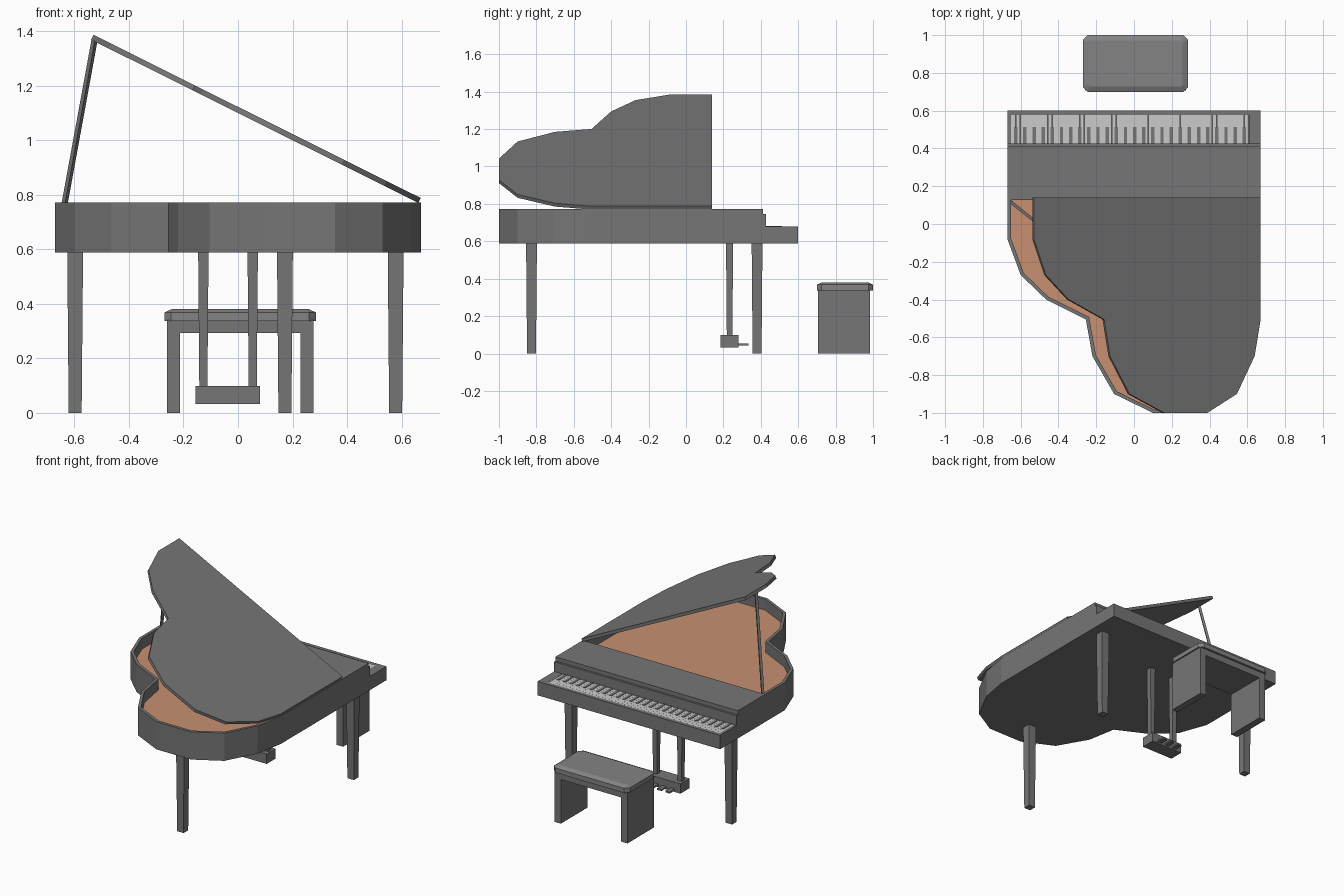
import bpy, bmesh, math
from mathutils import Vector, Matrix

if "Cube" in bpy.data.objects:
    bpy.data.objects.remove(bpy.data.objects["Cube"])


def material(name, rgb):
    m = bpy.data.materials.new(name)
    m.diffuse_color = (*rgb, 1)
    m.use_nodes = True
    m.node_tree.nodes["Principled BSDF"].inputs["Base Color"].default_value = m.diffuse_color
    return m


copper = material("copper_board", (0.58, 0.28, 0.17))
ivory = material("ivory", (0.65, 0.65, 0.65))
ebony = material("ebony", (0.18, 0.18, 0.18))
leather = material("leather", (0.23, 0.23, 0.23))


def finish(bm, name, mats=(ebony,)):
    bmesh.ops.recalc_face_normals(bm, faces=bm.faces)
    me = bpy.data.meshes.new(name)
    bm.to_mesh(me)
    bm.free()
    for m in mats:
        me.materials.append(m)
    ob = bpy.data.objects.new(name, me)
    bpy.context.collection.objects.link(ob)
    return ob


def add_box(bm, x0, x1, y0, y1, z0, z1, taper=1.0):
    """Box between limits; taper scales the bottom end."""
    cx, cy = (x0 + x1) / 2, (y0 + y1) / 2
    for v in bmesh.ops.create_cube(bm, size=1)["verts"]:
        s = taper if v.co.z < 0 else 1
        v.co = (cx + v.co.x * (x1 - x0) * s, cy + v.co.y * (y1 - y0) * s,
                z1 if v.co.z > 0 else z0)


def box(name, *lim, taper=1.0):
    bm = bmesh.new()
    add_box(bm, *lim, taper=taper)
    return finish(bm, name)


def prism(bm, pts, z0, z1):
    """Extrude an outline and return its top face."""
    f = bm.faces.new([bm.verts.new((x, y, z0)) for x, y in pts])
    ext = bmesh.ops.extrude_face_region(bm, geom=[f], use_keep_orig=True)["geom"]
    for v in ext:
        if isinstance(v, bmesh.types.BMVert):
            v.co.z = z1
    bmesh.ops.recalc_face_normals(bm, faces=bm.faces)
    return next(g for g in ext if isinstance(g, bmesh.types.BMFace))


# Curved side shared by the case and the lid
curve = [(0.67, -0.51), (0.635, -0.70), (0.53, -0.90), (0.355, -1.0),
         (0.10, -1.0), (-0.105, -0.90), (-0.22, -0.70), (-0.255, -0.505),
         (-0.465, -0.40), (-0.60, -0.27), (-0.67, -0.08)]

# Case: solid front deck, sunken copper soundboard behind it
bm = bmesh.new()
top = prism(bm, [(-0.67, 0.413), (0.67, 0.413)] + curve, 0.588, 0.772)
bmesh.ops.bisect_plane(bm, geom=[top] + list(top.edges) + list(top.verts),
                       plane_co=(0, 0.145, 0), plane_no=(0, 1, 0))
bm.normal_update()
well = min((f for f in bm.faces if f.normal.z > 0.9),
           key=lambda f: f.calc_center_median().y)
bmesh.ops.inset_region(bm, faces=[well], thickness=0.019, use_even_offset=True)
floor = bmesh.ops.extrude_discrete_faces(bm, faces=[well])["faces"][0]
for v in floor.verts:
    v.co.z = 0.70
floor.material_index = 1
finish(bm, "case", (ebony, copper))

# Lid hinged on the straight side
bm = bmesh.new()
prism(bm, [(x - 0.67, y) for x, y in [(-0.67, 0.14), (0.67, 0.14)] + curve], 0, 0.02)
lid = finish(bm, "lid")
lid.location = (0.661, 0, 0.77)
lid.rotation_euler.y = math.radians(26.5)

# Prop stick
a, b = Vector((-0.648, 0.113, 0.70)), Vector((-0.525, 0.015, 1.372))
prop = box("prop_stick", -0.008, 0.008, -0.008, 0.008, 0, (b - a).length)
prop.matrix_world = Matrix.Translation(a) @ (b - a).to_track_quat("Z", "Y").to_matrix().to_4x4()

# Key bed with cheeks, front rail and fallboard
box("key_bed", -0.67, 0.67, 0.413, 0.60, 0.588, 0.655)
box("left_cheek", -0.67, -0.65, 0.413, 0.60, 0.655, 0.68)
box("right_cheek", 0.608, 0.67, 0.413, 0.60, 0.655, 0.68)
box("front_rail", -0.65, 0.608, 0.577, 0.60, 0.655, 0.68)
box("fallboard", -0.67, 0.67, 0.413, 0.427, 0.655, 0.745)

# Keys
white, black = bmesh.new(), bmesh.new()
step = 1.258 / 52
for i in range(52):
    x = -0.65 + i * step
    add_box(white, x, x + step - 0.0006, 0.427, 0.577, 0.655, 0.679)
    if i % 2:
        add_box(black, x - 0.009, x + 0.009, 0.427, 0.513, 0.66, 0.682)
finish(white, "white_keys", (ivory,))
finish(black, "black_keys")

# Tapered legs
for name, x, y in [("left_leg", -0.597, 0.38), ("right_leg", 0.578, 0.38),
                   ("tail_leg", 0.172, -0.826)]:
    box(name, x - 0.029, x + 0.029, y - 0.029, y + 0.029, 0, 0.59, taper=0.82)

# Pedal assembly
for name, x in [("left_pedal_post", -0.127), ("right_pedal_post", 0.054)]:
    box(name, x - 0.019, x + 0.019, 0.214, 0.252, 0.09, 0.59, taper=0.78)
box("pedal_box", -0.155, 0.081, 0.185, 0.28, 0.033, 0.098)
for name, x in [("left_pedal", -0.097), ("middle_pedal", -0.037), ("right_pedal", 0.023)]:
    box(name, x - 0.016, x + 0.016, 0.27, 0.333, 0.043, 0.053)

# Bench
box("bench_apron", -0.212, 0.23, 0.707, 0.985, 0.293, 0.34)
box("bench_left_leg", -0.26, -0.212, 0.707, 0.985, 0, 0.34)
box("bench_right_leg", 0.23, 0.276, 0.707, 0.985, 0, 0.34)
bm = bmesh.new()
x0, x1, y0, y1, c = -0.27, 0.286, 0.70, 1.0, 0.025
top = prism(bm, [(x0 + c, y0), (x1 - c, y0), (x1, y0 + c), (x1, y1 - c),
                 (x1 - c, y1), (x0 + c, y1), (x0, y1 - c), (x0, y0 + c)], 0.337, 0.368)
bmesh.ops.inset_region(bm, faces=[top], thickness=0.028, depth=0, use_even_offset=True)
for v in top.verts:
    v.co.z = 0.381
finish(bm, "bench_seat", (leather,))
